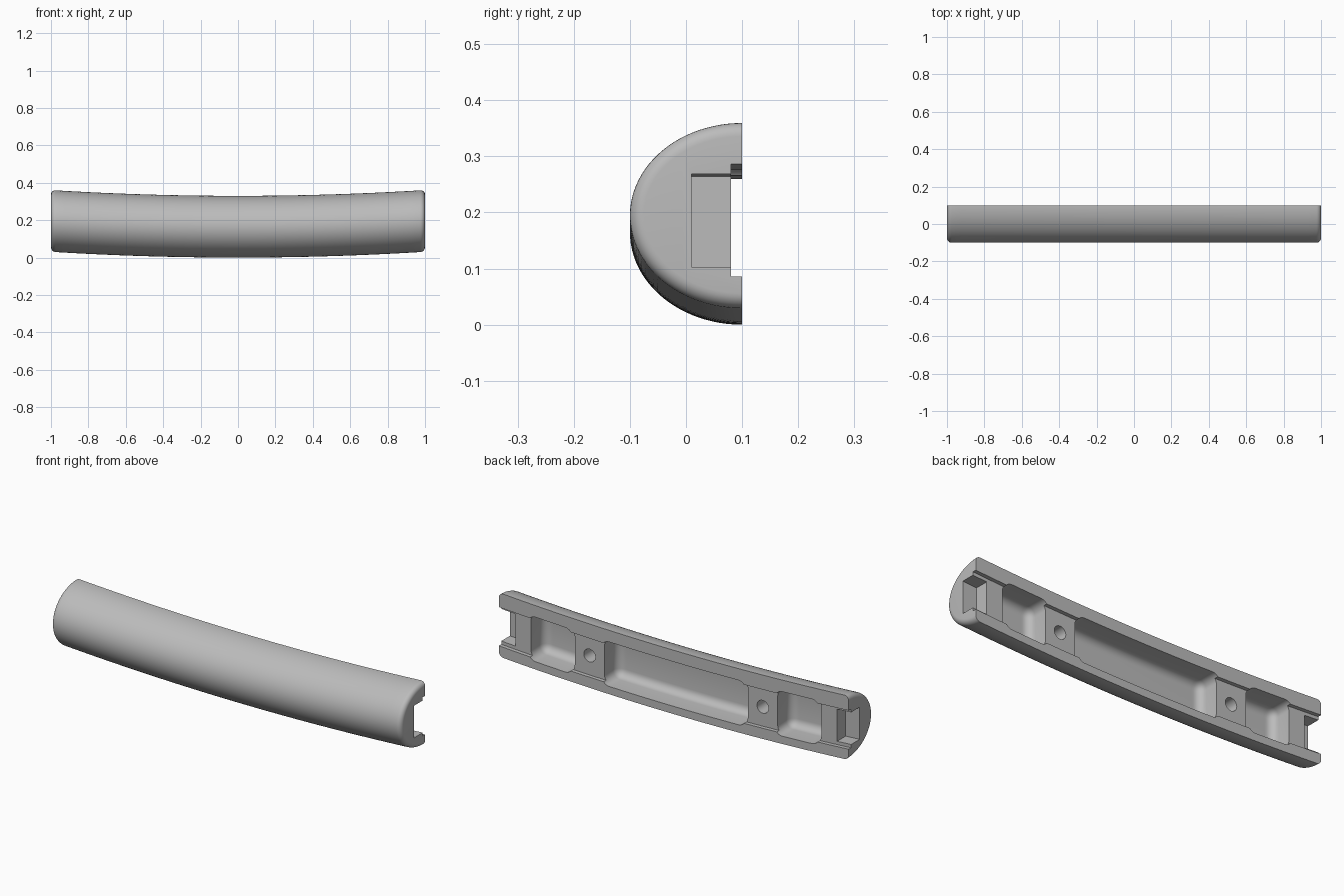
import bpy, bmesh, math
from mathutils import Matrix

if "Cube" in bpy.data.objects:
    bpy.data.objects.remove(bpy.data.objects["Cube"], do_unlink=True)

BACK = 0.1            # flat mounting side
DEPTH, HALF = 0.2, 0.165
FILLET = 0.025
AXIS = 0.155          # height of the cut-outs at mid length


def rise(x):
    return 0.031 * x * x


def finish(bm, name):
    """Bend the mesh along its length and make an object of it."""
    for v in bm.verts:
        v.co.z += rise(v.co.x)
    bmesh.ops.recalc_face_normals(bm, faces=bm.faces)
    mesh = bpy.data.meshes.new(name)
    bm.to_mesh(mesh)
    bm.free()
    obj = bpy.data.objects.new(name, mesh)
    bpy.context.collection.objects.link(obj)
    return obj


def grip():
    """Half-oval bar with rounded end rims."""
    ends = [(1 - FILLET + FILLET * math.sin(a), FILLET * (1 - math.cos(a)))
            for a in [math.pi / 2 * i / 6 for i in range(7)]]
    inner = [(-1 + FILLET + (2 - 2 * FILLET) * i / 40, 0) for i in range(1, 40)]
    stations = [(-x, inset) for x, inset in reversed(ends)] + inner + ends
    bm = bmesh.new()
    rings = []
    for x, inset in stations:
        ring = []
        for i in range(49):
            a = math.pi * i / 48
            ring.append(bm.verts.new((x, BACK - (DEPTH - inset) * math.sin(a),
                                      HALF + (HALF - inset) * math.cos(a))))
        rings.append(ring)
    for a, b in zip(rings, rings[1:]):
        for i in range(49):
            j = (i + 1) % 49
            bm.faces.new((a[i], a[j], b[j], b[i]))
    bm.faces.new(rings[0])
    bm.faces.new(rings[-1])
    return finish(bm, "grip_shell")


def slot(name, x0, x1, floor, half, radius=0):
    """Cutter open to the back, with an optionally rounded floor and corners."""
    top = 0.2
    bm = bmesh.new()
    bmesh.ops.create_cube(bm, size=1, matrix=Matrix.Translation(
        ((x0 + x1) / 2, (floor + top) / 2, AXIS))
        @ Matrix.Diagonal((x1 - x0, top - floor, 2 * half, 1)))
    if radius:
        edges = [e for e in bm.edges if min(v.co.y for v in e.verts) < floor + 0.001]
        bmesh.ops.bevel(bm, geom=edges, offset=radius, segments=6,
                        profile=0.5, affect='EDGES')
    steps = max(2, int((x1 - x0) * 20))
    for i in range(1, steps):
        bmesh.ops.bisect_plane(bm, geom=bm.verts[:] + bm.edges[:] + bm.faces[:],
                               plane_co=(x0 + (x1 - x0) * i / steps, 0, 0),
                               plane_no=(1, 0, 0), dist=1e-5)
    return finish(bm, name)


def screw_hole(name, x):
    bm = bmesh.new()
    bmesh.ops.create_cone(bm, cap_ends=True, segments=32, radius1=0.033,
                          radius2=0.033, depth=0.22,
                          matrix=Matrix.Translation((0, 0.09, AXIS + rise(x)))
                          @ Matrix.Rotation(math.pi / 2, 4, 'X'))
    obj = finish(bm, name)
    obj.data.transform(Matrix.Translation((x, 0, 0)))
    return obj


shell = grip()

# Shallow channel, hollow pockets, end notches and screw holes
cutters = [slot("channel_cutter", -1.1, 1.1, 0.08, 0.1),
           slot("middle_pocket_cutter", -0.41, 0.41, -0.03, 0.115, 0.04)]
for side, s in (("left", 1), ("right", -1)):
    a, b = sorted((0.58 * s, 0.83 * s))
    cutters.append(slot(side + "_pocket_cutter", a, b, -0.03, 0.115, 0.04))
    a, b = sorted((0.92 * s, 1.1 * s))
    cutters.append(slot(side + "_notch_cutter", a, b, 0.01, 0.083))
    cutters.append(screw_hole(side + "_hole_cutter", 0.495 * s))

bpy.ops.object.select_all(action='DESELECT')
shell.select_set(True)
bpy.context.view_layer.objects.active = shell
for cutter in cutters:
    cutter.hide_render = True
    mod = shell.modifiers.new(cutter.name, 'BOOLEAN')
    mod.operation = 'DIFFERENCE'
    mod.solver = 'EXACT'
    mod.object = cutter
    bpy.ops.object.modifier_apply(modifier=mod.name)
    bpy.data.objects.remove(cutter, do_unlink=True)

# Plain grey finish
grey = bpy.data.materials.new("grey")
grey.use_nodes = True
color = (0.5, 0.5, 0.5, 1)
grey.diffuse_color = color
grey.node_tree.nodes["Principled BSDF"].inputs["Base Color"].default_value = color
shell.data.materials.clear()
shell.data.materials.append(grey)
bpy.ops.object.shade_smooth_by_angle(angle=math.radians(30))
